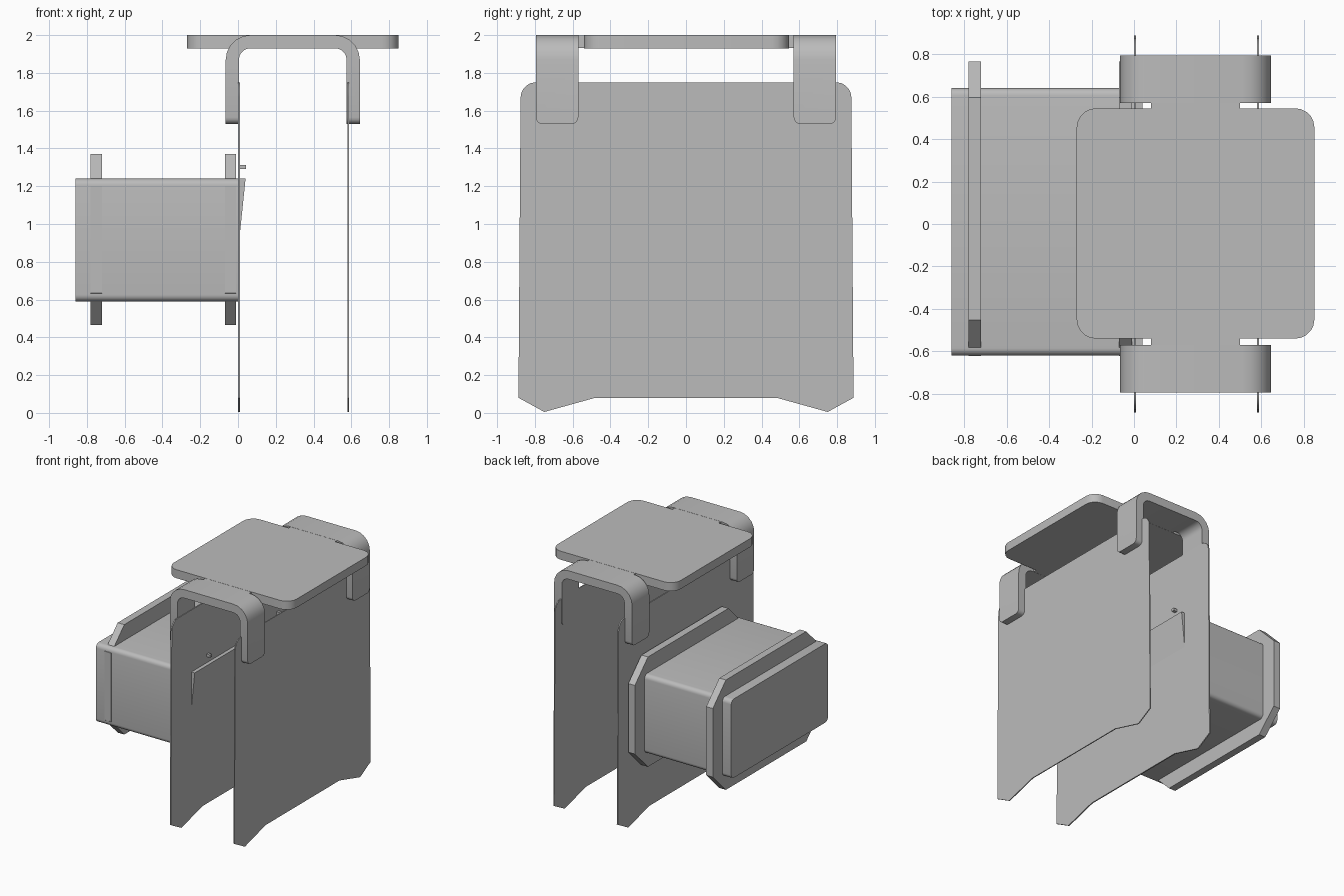
import bpy
import bmesh
import math
from mathutils import Vector

cube = bpy.data.objects.get("Cube")
if cube:
    bpy.data.objects.remove(cube, do_unlink=True)

# One plain grey for the whole model
grey = bpy.data.materials.new("plain grey")
grey.use_nodes = True
colour = (0.5, 0.5, 0.5, 1)
grey.diffuse_color = colour
grey.node_tree.nodes["Principled BSDF"].inputs["Base Color"].default_value = colour


def rounded(points, steps=5):
    """Outline of (a, b, radius) corners with each corner rounded."""
    out = []
    for i, (a, b, r) in enumerate(points):
        p = Vector((a, b))
        if r == 0:
            out.append(p)
            continue
        u = (Vector(points[i - 1][:2]) - p).normalized()
        v = (Vector(points[(i + 1) % len(points)][:2]) - p).normalized()
        half = u.angle(v) / 2
        centre = p + (u + v).normalized() * r / math.sin(half)
        start = p + u * r / math.tan(half) - centre
        end = p + v * r / math.tan(half) - centre
        sweep = start.angle_signed(end)
        for k in range(steps + 1):
            t = -sweep * k / steps
            c, s = math.cos(t), math.sin(t)
            out.append(centre + Vector((start.x * c - start.y * s, start.x * s + start.y * c)))
    return out


def box_outline(a0, a1, b0, b1, r=0):
    return [(a0, b0, r), (a1, b0, r), (a1, b1, r), (a0, b1, r)]


def prism(name, points, axis, low, high, bevel=0, bevel_test=None):
    """Extrude a rounded outline along an axis (outline uses the other two)."""
    def place(p, d):
        co = [p.x, p.y]
        co.insert("xyz".index(axis), d)
        return co
    bm = bmesh.new()
    outline = rounded(points)
    bottom = bm.faces.new([bm.verts.new(place(p, low)) for p in outline])
    ext = bmesh.ops.extrude_face_region(bm, geom=[bottom])
    shift = Vector(place(Vector((0, 0)), high - low))
    bmesh.ops.translate(bm, vec=shift, verts=[g for g in ext["geom"] if isinstance(g, bmesh.types.BMVert)])
    if bevel:
        edges = [e for e in bm.edges if bevel_test(e)]
        bmesh.ops.bevel(bm, geom=edges, offset=bevel, segments=4, profile=0.5, affect="EDGES")
    bmesh.ops.recalc_face_normals(bm, faces=bm.faces)
    mesh = bpy.data.meshes.new(name)
    bm.to_mesh(mesh)
    bm.free()
    mesh.materials.append(grey)
    obj = bpy.data.objects.new(name, mesh)
    bpy.context.collection.objects.link(obj)
    bpy.ops.object.select_all(action="DESELECT")
    obj.select_set(True)
    bpy.context.view_layer.objects.active = obj
    bpy.ops.object.shade_smooth_by_angle(angle=math.radians(35))
    return obj


# Top plate, with narrow necks that reach the two straps
prism("top_plate", box_outline(-0.27, 0.85, -0.54, 0.545, 0.09), "z", 1.93, 2)
prism("strap_neck", box_outline(0.08, 0.5, -0.6, 0.6), "z", 1.931, 1.999)

# Arched straps with rounded ends
arch = [(-0.065, 1.53, 0), (-0.065, 2, 0.13), (0.645, 2, 0.13), (0.645, 1.53, 0),
        (0.575, 1.53, 0), (0.575, 1.93, 0.06), (0.005, 1.93, 0.06), (0.005, 1.53, 0)]


def strap_tip(edge):
    a, b = (v.co for v in edge.verts)
    return max(a.z, b.z) < 1.54 and abs(a.y - b.y) < 0.001


for name, y0, y1 in (("front_strap", -0.795, -0.57), ("back_strap", 0.57, 0.795)):
    prism(name, arch, "y", y0, y1, 0.035, strap_tip)

# Thin side panels with pointed feet
right_half = [(0.48, 0.08, 0), (0.75, 0.005, 0), (0.887, 0.08, 0), (0.875, 1.75, 0.08)]
panel = right_half + [(-y, z, r) for y, z, r in reversed(right_half)]
prism("inner_panel", panel, "x", 0, 0.01)
prism("outer_panel", panel, "x", 0.58, 0.588)

# Side box and the two chamfered bands around it
prism("side_box", box_outline(-0.62, 0.64, 0.59, 1.24, 0.035), "x", -0.86, 0.002)
c = 0.17
y0, y1, z0, z1 = -0.622, 0.765, 0.465, 1.37
band = [(y0 + c, z0, 0), (y1 - c, z0, 0), (y1, z0 + c, 0), (y1, z1 - c, 0),
        (y1 - c, z1, 0), (y0 + c, z1, 0), (y0, z1 - c, 0), (y0, z0 + c, 0)]
for name, x in (("outer_band", -0.78), ("inner_band", -0.07)):
    prism(name, band, "x", x, x + 0.06)

# Wedge lip and studs on the inside of the inner panel
prism("lip", [(0.005, 0.9, 0), (0.04, 1.24, 0), (0.005, 1.24, 0)], "y", -0.62, 0.6)
for name, y in (("front_stud", -0.41), ("back_stud", 0.5)):
    prism(name, box_outline(0.005, 0.042, y - 0.012, y + 0.012), "z", 1.29, 1.312)
